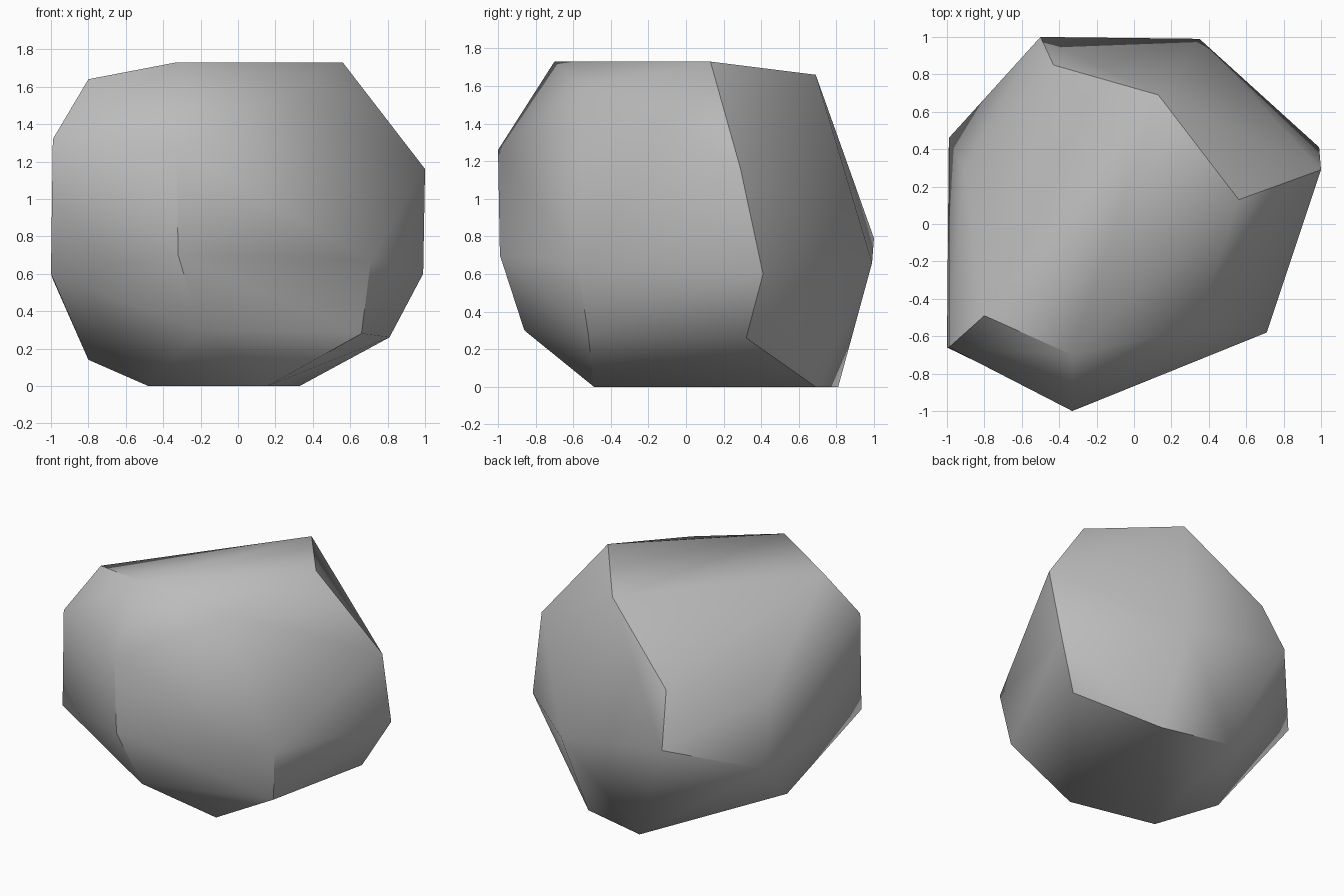
import bpy
import bmesh
import math

default_cube = bpy.data.objects.get("Cube")
if default_cube:
    bpy.data.objects.remove(default_cube, do_unlink=True)


def flat_material(name, colour):
    material = bpy.data.materials.new(name)
    material.use_nodes = True
    material.diffuse_color = colour
    shader = material.node_tree.nodes["Principled BSDF"]
    shader.inputs["Base Color"].default_value = colour
    return material


def hull_object(name, corner_rings, material, merge_angle, sharp_angle):
    """Wrap a chiselled convex solid around rings of corner points."""
    bm = bmesh.new()
    for ring in corner_rings:
        for corner in ring:
            bm.verts.new(corner)
    hull = bmesh.ops.convex_hull(bm, input=bm.verts[:])
    unused = {v for v in hull["geom_interior"] + hull["geom_unused"]
              if isinstance(v, bmesh.types.BMVert)}
    bmesh.ops.delete(bm, geom=list(unused), context="VERTS")

    # Join nearly coplanar triangles into broad facets
    bmesh.ops.dissolve_limit(bm, angle_limit=math.radians(merge_angle),
                             verts=bm.verts[:], edges=bm.edges[:])
    bmesh.ops.recalc_face_normals(bm, faces=bm.faces[:])

    mesh = bpy.data.meshes.new(name)
    bm.to_mesh(mesh)
    bm.free()
    mesh.materials.append(material)
    obj = bpy.data.objects.new(name, mesh)
    bpy.context.collection.objects.link(obj)

    # Soft shading across gentle bends, crisp chipped edges elsewhere
    bpy.ops.object.select_all(action="DESELECT")
    obj.select_set(True)
    bpy.context.view_layer.objects.active = obj
    bpy.ops.object.shade_smooth_by_angle(angle=math.radians(sharp_angle))
    return obj


# Corners of the boulder, ring by ring from the crown down to the base
crown = [(-0.33, -0.7, 1.73), (0.56, 0.13, 1.73), (0.33, -0.55, 1.59),
         (-0.8, -0.49, 1.64), (0.13, 0.69, 1.66)]
shoulder = [(1, 0.29, 1.16), (-0.33, -1, 1.26), (-0.99, -0.66, 1.32),
            (-0.43, 0.85, 1.17), (-0.91, 0.29, 1.07)]
waist = [(0.99, 0.41, 0.6), (0.71, -0.58, 0.67), (-0.32, -0.99, 0.7),
         (-1, -0.66, 0.6), (-0.99, 0.46, 0.57), (-0.5, 1, 0.79),
         (0.35, 0.99, 0.66)]
foot = [(0.81, 0.32, 0.26), (0.66, -0.52, 0.28), (-0.2, -0.86, 0.3),
        (-0.8, -0.06, 0.14)]
base = [(0.16, -0.49, 0), (-0.48, -0.35, 0), (-0.18, 0.81, 0),
        (0.33, 0.69, 0)]

stone = flat_material("stone_grey", (0.5, 0.5, 0.5, 1))
hull_object("boulder", [crown, shoulder, waist, foot, base], stone,
            merge_angle=3, sharp_angle=40)
